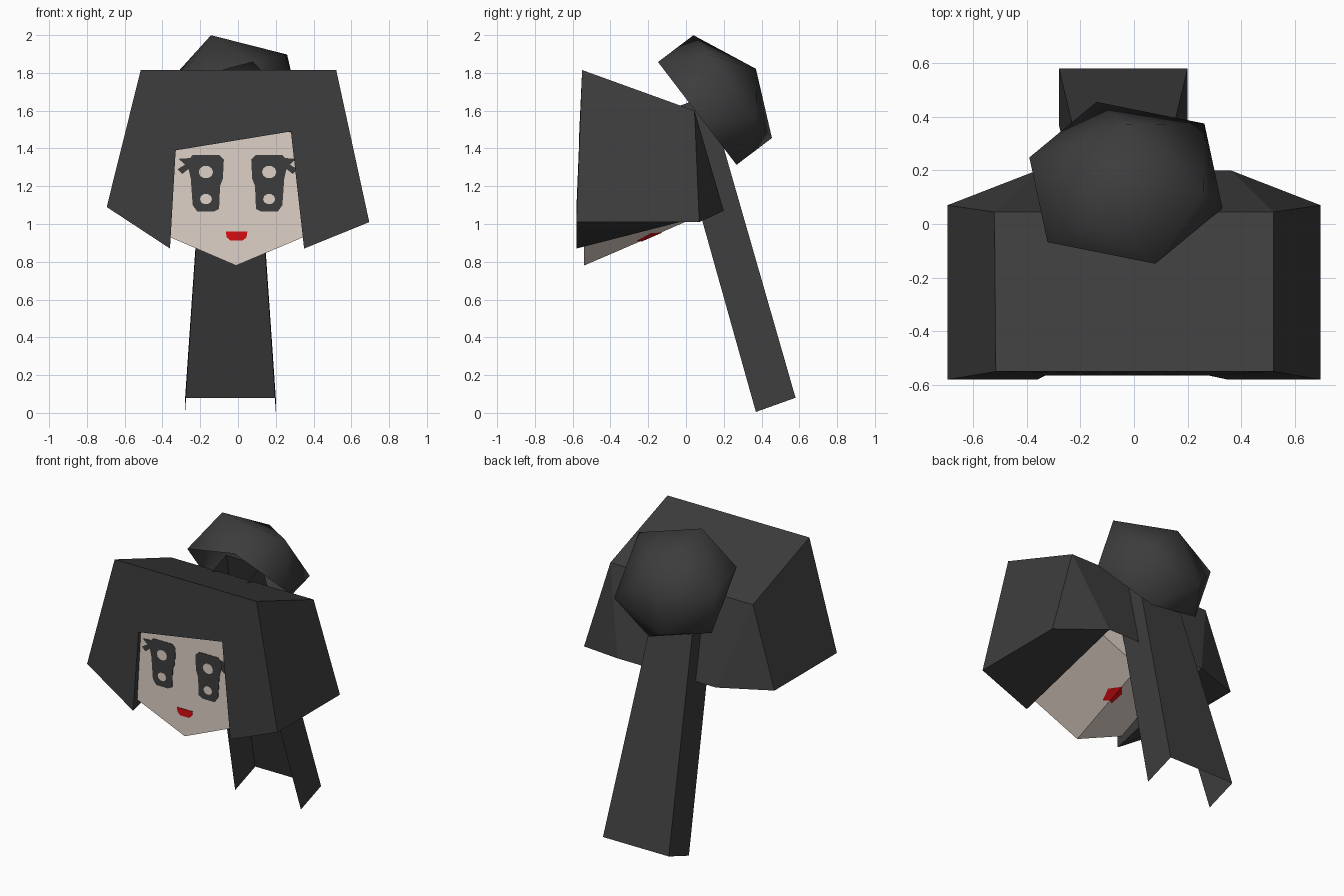
import bpy, math
from mathutils import Vector
import bmesh

if "Cube" in bpy.data.objects:
    bpy.data.objects.remove(bpy.data.objects["Cube"])


def material(name, rgb):
    m = bpy.data.materials.new(name)
    m.diffuse_color = (*rgb, 1)
    m.use_nodes = True
    m.node_tree.nodes["Principled BSDF"].inputs["Base Color"].default_value = m.diffuse_color
    return m


HAIR = material("charcoal hair", (0.046, 0.046, 0.046))
SKIN = material("pale skin", (0.73, 0.64, 0.57))
RED = material("lip red", (0.68, 0.004, 0.006))


def build(name, verts, faces, mat, smooth=False, recalc=True):
    me = bpy.data.meshes.new(name)
    me.from_pydata(verts, [], faces)
    if recalc:
        bm = bmesh.new()
        bm.from_mesh(me)
        bmesh.ops.recalc_face_normals(bm, faces=bm.faces)
        bm.to_mesh(me)
        bm.free()
    me.materials.append(mat)
    for p in me.polygons:
        p.use_smooth = smooth
    ob = bpy.data.objects.new(name, me)
    bpy.context.collection.objects.link(ob)
    return ob


def loft_faces(n):
    return [(i, (i + 1) % n, n + (i + 1) % n, n + i) for i in range(n)]


def plate(name, pts, y, mat):
    # thin flat detail facing the front
    n = len(pts)
    verts = [(x, y, z) for x, z in pts] + [(x, y + 0.003, z) for x, z in pts]
    faces = loft_faces(n) + [tuple(range(n)), tuple(range(n, 2 * n))]
    return build(name, verts, faces, mat)


def disc(cx, cz, rx, rz, n=10):
    return [(cx + rx * math.cos(i * math.tau / n), cz + rz * math.sin(i * math.tau / n))
            for i in range(n)]


# Bobbed hair: front outline (outer edge then fringe opening) lofted to the back
front = [(-.515, -.55, 1.815), (.52, -.55, 1.815), (.695, -.58, 1.01), (.35, -.58, .87),
         (.28, -.565, 1.49), (-.33, -.565, 1.39), (-.36, -.58, .87), (-.695, -.58, 1.09)]
back = [(-.52, .045, 1.6), (.52, .045, 1.6), (.695, .07, 1.01), (.36, .2, 1.07),
        (.30, .05, 1.45), (-.30, .05, 1.4), (-.36, .2, 1.07), (-.695, .07, 1.09)]
caps = [(0, 1, 4, 5), (1, 2, 3, 4), (0, 5, 6, 7),
        (8, 9, 11, 14), (9, 10, 11), (8, 14, 15), (11, 12, 13, 14)]
build("bobbed_hair", front + back, loft_faces(8) + caps, HAIR)

# Head: pointed chin, underside rising towards the back
FACE_Y, BACK_Y, RISE = -0.54, 0.03, 0.43
lift = RISE * (BACK_Y - FACE_Y)
outline = [(-.36, .93), (-.01, .78), (.345, .93), (.34, 1.52), (-.34, 1.52)]
head = [(x, FACE_Y, z) for x, z in outline]
head += [(x, BACK_Y, z + lift if z < 1 else 1.42) for x, z in outline]
build("head", head, loft_faces(5) + [(0, 1, 2, 3, 4), (5, 6, 7, 8, 9)], SKIN)

# Eyes with lashes and two highlights each
for side, cx, flip in (("left", -.17, 1), ("right", .165, -1)):
    eye = [(-.10, 1.33), (-.07, 1.365), (.07, 1.365), (.095, 1.34), (.09, 1.24), (.075, 1.20),
           (.07, 1.08), (.04, 1.065), (-.045, 1.065), (-.07, 1.10), (-.08, 1.24)]
    lash = [(-.15, 1.29), (-.125, 1.265), (-.08, 1.30), (-.07, 1.35), (-.145, 1.345), (-.11, 1.315)]
    plate(side + "_eye", [(cx + flip * x, z) for x, z in eye], -.545, HAIR)
    plate(side + "_lash", [(cx + flip * x, z) for x, z in lash], -.544, HAIR)
    plate(side + "_eye_highlight_upper", disc(cx, 1.275, .038, .034), -.549, SKIN)
    plate(side + "_eye_highlight_lower", disc(cx, 1.132, .032, .028), -.549, SKIN)

# Mouth on the face, repeated on the underside of the chin
plate("mouth", [(-.065, .96), (.05, .96), (.045, .93), (.025, .912), (-.04, .912), (-.06, .93)],
      -.545, RED)


def under_chin(x, z):
    edge = .78 + .425 * abs(x + .01)
    return (x, FACE_Y + (z - edge) / RISE, z - .004)


marks = [under_chin(x, z) for x, z in
         ((-.06, .955), (-.04, .915), (-.01, .912), (.025, .915), (.045, .955), (-.01, .96))]
build("mouth_under_chin", marks, [(0, 1, 2, 5), (5, 2, 3, 4)], RED)

# Ponytail: open channel of a back strip and two side strips
tail = []
for y, z, h in ((-.08, 1.61, .13), (.12, 1.68, .13), (.58, .08, .24), (.37, .005, .24)):
    tail += [(-.04 - h, y, z), (-.04 + h, y, z)]
build("ponytail", tail, [(2, 4, 5, 3), (0, 6, 4, 2), (1, 3, 5, 7)], HAIR, recalc=False)

# Bun: flattened, tilted icosahedron left open underneath
axis = Vector((0, .795, .607))
up = Vector((0, -.607, .795))
side = Vector((1, 0, 0))
rim_centre = Vector((-.03, .06, 1.585))


def ring(centre, start):
    return [centre + .36 * (math.cos(a) * side + math.sin(a) * up)
            for a in (math.radians(start + 72 * i) for i in range(5))]


rim = ring(rim_centre, 0.3)
crown = ring(rim_centre + axis * .235, 36.3)
bun_faces = []
for i in range(5):
    j = (i + 1) % 5
    bun_faces += [(i, j, 5 + i), (j, 5 + j, 5 + i), (5 + i, 5 + j, 10)]
build("bun", rim + crown + [rim_centre + axis * .39], bun_faces, HAIR, smooth=True, recalc=False)
